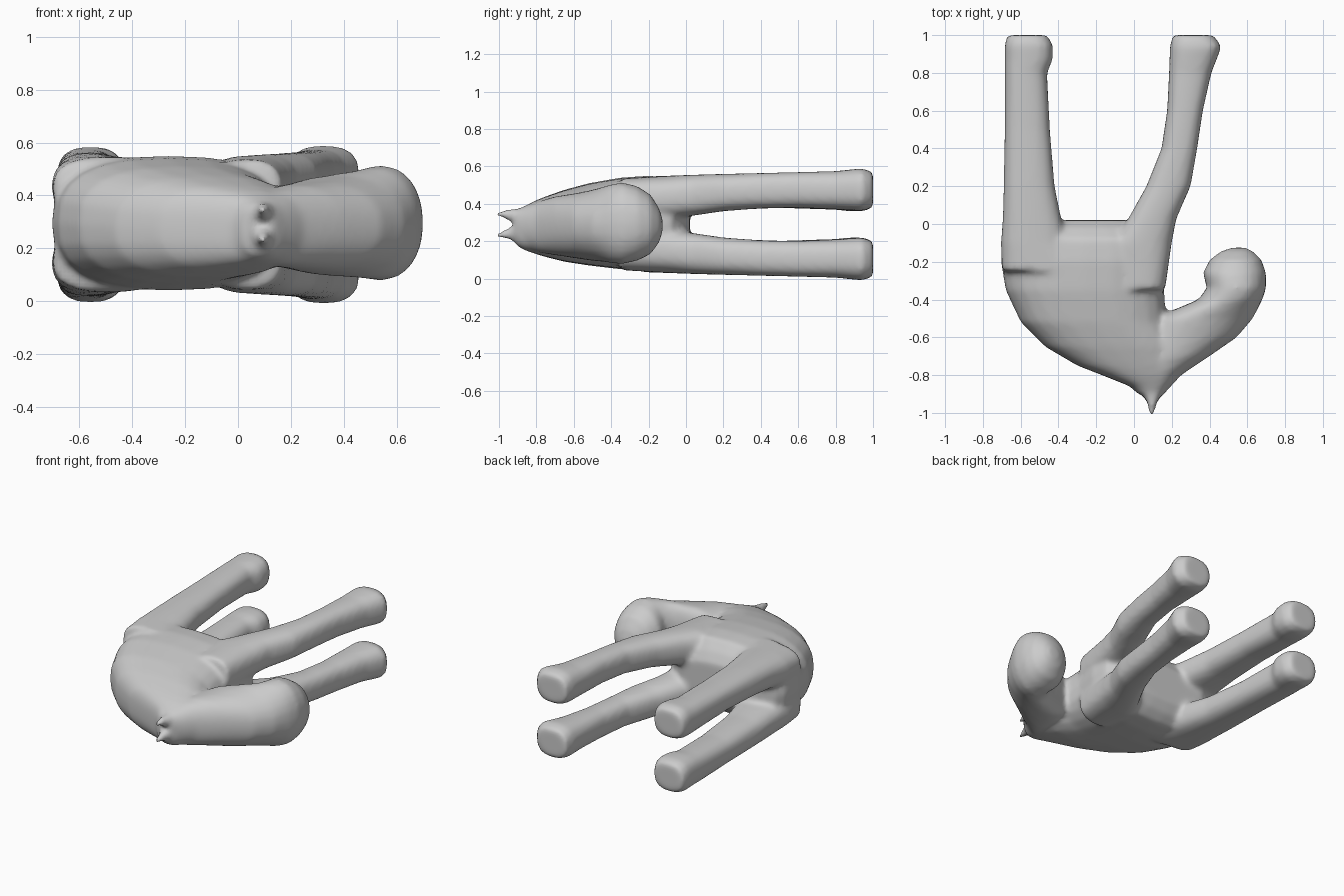
import bpy, bmesh, math

ZM = 0.29  # mid plane of the lying animal
N = 24


def loft(bm, rings, power=2.6):
    """Rings stacked along y: (y, x_min, x_max, z_min, z_max), rounded sections."""
    loops = []
    for y, x0, x1, z0, z1 in rings:
        loop = []
        for i in range(N):
            a = 2 * math.pi * i / N
            c, s = math.cos(a), math.sin(a)
            u = math.copysign(abs(c) ** (2 / power), c)
            v = math.copysign(abs(s) ** (2 / power), s)
            loop.append(bm.verts.new(((x0 + x1) / 2 + u * (x1 - x0) / 2, y,
                                      (z0 + z1) / 2 + v * (z1 - z0) / 2)))
        loops.append(loop)
    for a, b in zip(loops, loops[1:]):
        for i in range(N):
            j = (i + 1) % N
            bm.faces.new((a[i], a[j], b[j], b[i]))
    bm.faces.new(loops[0])
    bm.faces.new(loops[-1])


def pair(bm, rings, power=2.6):
    """Loft once above and once mirrored below the mid plane."""
    loft(bm, rings, power)
    loft(bm, [(y, a, b, 2 * ZM - z1, 2 * ZM - z0) for y, a, b, z0, z1 in rings], power)


bm = bmesh.new()

# torso with curved back
loft(bm, [(-0.90, 0.02, 0.16, 0.17, 0.37), (-0.86, -0.02, 0.19, 0.15, 0.39),
          (-0.80, -0.17, 0.23, 0.13, 0.42), (-0.75, -0.30, 0.25, 0.115, 0.44),
          (-0.65, -0.47, 0.24, 0.09, 0.475), (-0.52, -0.60, 0.17, 0.07, 0.51),
          (-0.35, -0.68, 0.16, 0.05, 0.54), (-0.20, -0.705, 0.18, 0.04, 0.55),
          (-0.08, -0.70, 0.17, 0.05, 0.54), (-0.02, -0.66, 0.10, 0.10, 0.48),
          (0.02, -0.55, 0.02, 0.17, 0.41)])

# neck and curled head
loft(bm, [(-0.92, 0.05, 0.14, 0.19, 0.36), (-0.80, 0.0, 0.25, 0.14, 0.41),
          (-0.70, 0.02, 0.40, 0.125, 0.44), (-0.60, 0.04, 0.545, 0.11, 0.455),
          (-0.50, 0.10, 0.63, 0.095, 0.475), (-0.45, 0.22, 0.655, 0.09, 0.49),
          (-0.40, 0.34, 0.68, 0.082, 0.505), (-0.34, 0.385, 0.70, 0.078, 0.515),
          (-0.26, 0.365, 0.70, 0.095, 0.495), (-0.19, 0.40, 0.675, 0.13, 0.45),
          (-0.145, 0.46, 0.63, 0.19, 0.38), (-0.125, 0.52, 0.59, 0.25, 0.32)], 2.2)

# hind legs with hooves
pair(bm, [(-0.25, -0.70, -0.25, 0.31, 0.545), (-0.10, -0.705, -0.35, 0.32, 0.55),
          (0.03, -0.695, -0.385, 0.345, 0.555), (0.20, -0.69, -0.42, 0.365, 0.56),
          (0.50, -0.685, -0.445, 0.378, 0.565), (0.80, -0.685, -0.46, 0.368, 0.575),
          (0.87, -0.685, -0.43, 0.36, 0.58), (0.95, -0.685, -0.43, 0.36, 0.585),
          (1.00, -0.67, -0.46, 0.38, 0.565)])

# front legs with hooves
pair(bm, [(-0.35, -0.10, 0.165, 0.30, 0.535), (-0.10, -0.12, 0.20, 0.315, 0.55),
          (0.03, -0.03, 0.225, 0.335, 0.555), (0.20, 0.065, 0.30, 0.36, 0.56),
          (0.40, 0.145, 0.335, 0.375, 0.565), (0.60, 0.175, 0.365, 0.378, 0.57),
          (0.80, 0.185, 0.41, 0.37, 0.575), (0.94, 0.19, 0.465, 0.36, 0.59),
          (1.00, 0.205, 0.42, 0.38, 0.57)])

# pointed ears
pair(bm, [(-0.80, 0.02, 0.18, 0.28, 0.40), (-0.90, 0.05, 0.145, 0.285, 0.375),
          (-0.96, 0.07, 0.12, 0.315, 0.37), (-1.02, 0.085, 0.105, 0.335, 0.36)], 2)

bmesh.ops.recalc_face_normals(bm, faces=bm.faces)
mesh = bpy.data.meshes.new("lying_animal")
bm.to_mesh(mesh)
bm.free()
animal = bpy.data.objects.new("lying_animal", mesh)
bpy.context.collection.objects.link(animal)

# blend the parts into one soft skin
remesh = animal.modifiers.new("blend", 'REMESH')
remesh.mode = 'VOXEL'
remesh.voxel_size = 0.016
remesh.use_smooth_shade = True
soft = animal.modifiers.new("soften", 'SMOOTH')
soft.factor = 0.5
soft.iterations = 8
